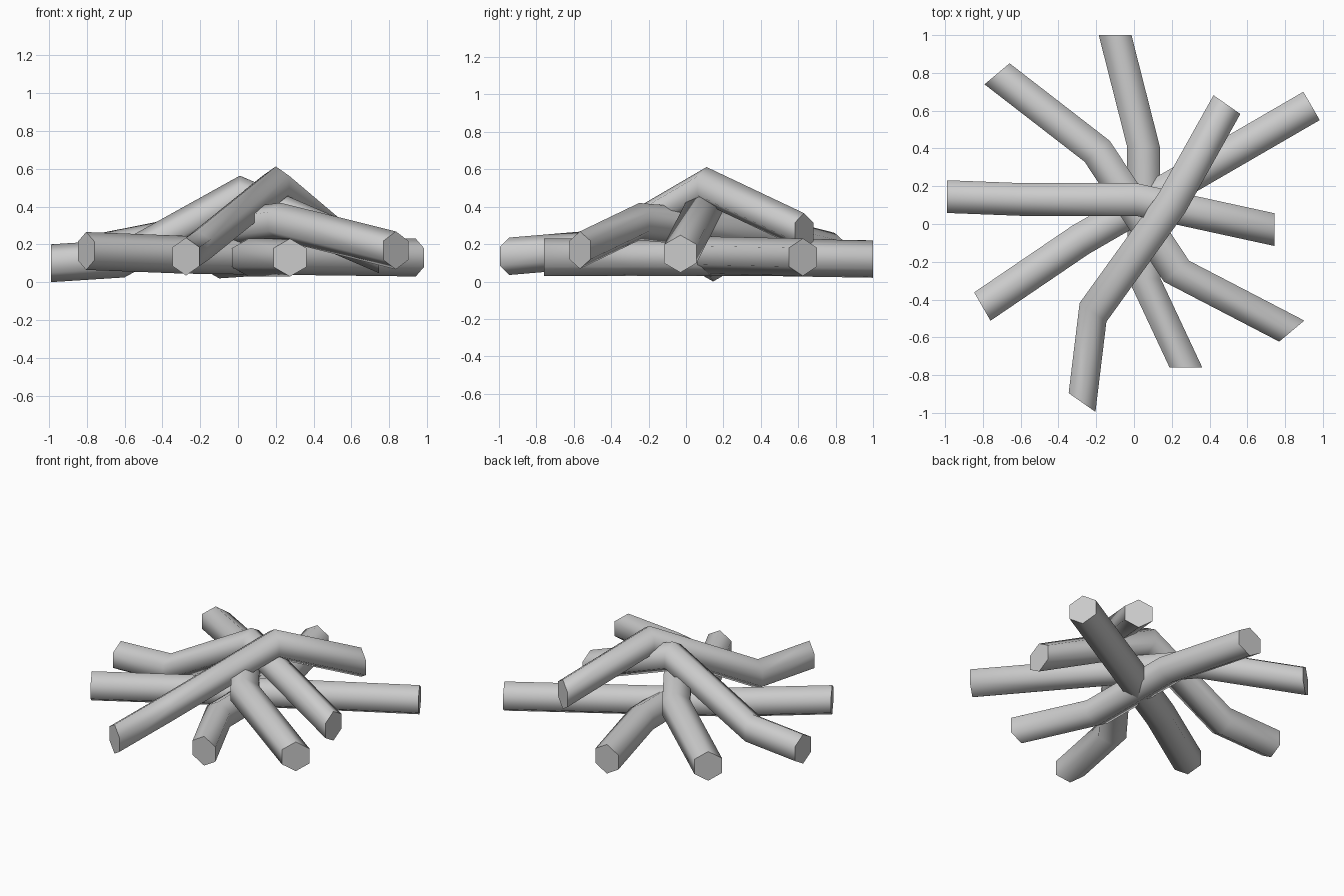
import bpy
import bmesh
from math import radians, cos, sin, pi
from mathutils import Vector

cube = bpy.data.objects.get("Cube")
if cube:
    bpy.data.objects.remove(cube, do_unlink=True)

GREY = (0.6, 0.6, 0.6, 1.0)
RADIUS = 0.1
SIDES = 6

grey = bpy.data.materials.new("plain_grey")
grey.use_nodes = True
grey.diffuse_color = GREY
grey.node_tree.nodes["Principled BSDF"].inputs["Base Color"].default_value = GREY


def make_stick(name, across_deg, path):
    """Sweep an upright hexagon along a path, keeping its heading fixed."""
    across = Vector((cos(radians(across_deg)), sin(radians(across_deg)), 0))
    up = Vector((0, 0, 1))
    angles = [pi / SIDES + 2 * pi * i / SIDES for i in range(SIDES)]
    bm = bmesh.new()
    rings = []
    for point in path:
        rings.append([bm.verts.new(Vector(point) + RADIUS * (across * cos(a) + up * sin(a)))
                      for a in angles])
    # Smooth sides
    for ring, following in zip(rings, rings[1:]):
        for i in range(SIDES):
            j = (i + 1) % SIDES
            bm.faces.new((ring[i], ring[j], following[j], following[i])).smooth = True
    # Flat sawn ends with crisp rims
    for ring in (rings[0], rings[-1]):
        cap = bm.faces.new(ring)
        for edge in cap.edges:
            edge.smooth = False
    bmesh.ops.recalc_face_normals(bm, faces=bm.faces)
    mesh = bpy.data.meshes.new(name)
    bm.to_mesh(mesh)
    bm.free()
    mesh.materials.append(grey)
    stick = bpy.data.objects.new(name, mesh)
    bpy.context.collection.objects.link(stick)
    return stick


# Two sticks lying on the ground
make_stick("ground_stick_lengthwise", 0,
           [(-0.1, 1.0, 0.12), (0.05, 0.41, 0.13), (0.055, -0.29, 0.13), (0.275, -0.76, 0.13)])
make_stick("ground_stick_diagonal", -60,
           [(-0.803, -0.437, 0.165), (-0.285, -0.085, 0.145), (0.94, 0.625, 0.13)])

# Sticks leaning over the pile
make_stick("middle_stick", 40,
           [(-0.725, 0.795, 0.16), (-0.195, 0.385, 0.265), (0.225, -0.25, 0.32), (0.835, -0.567, 0.168)])
make_stick("arched_stick", 90,
           [(-0.99, 0.145, 0.1), (-0.6, 0.13, 0.125), (0.01, 0.13, 0.463), (0.745, -0.03, 0.148)])
make_stick("top_stick", -35,
           [(-0.275, -0.945, 0.135), (-0.217, -0.468, 0.175), (0.2, 0.11, 0.512), (0.492, 0.632, 0.265)])
